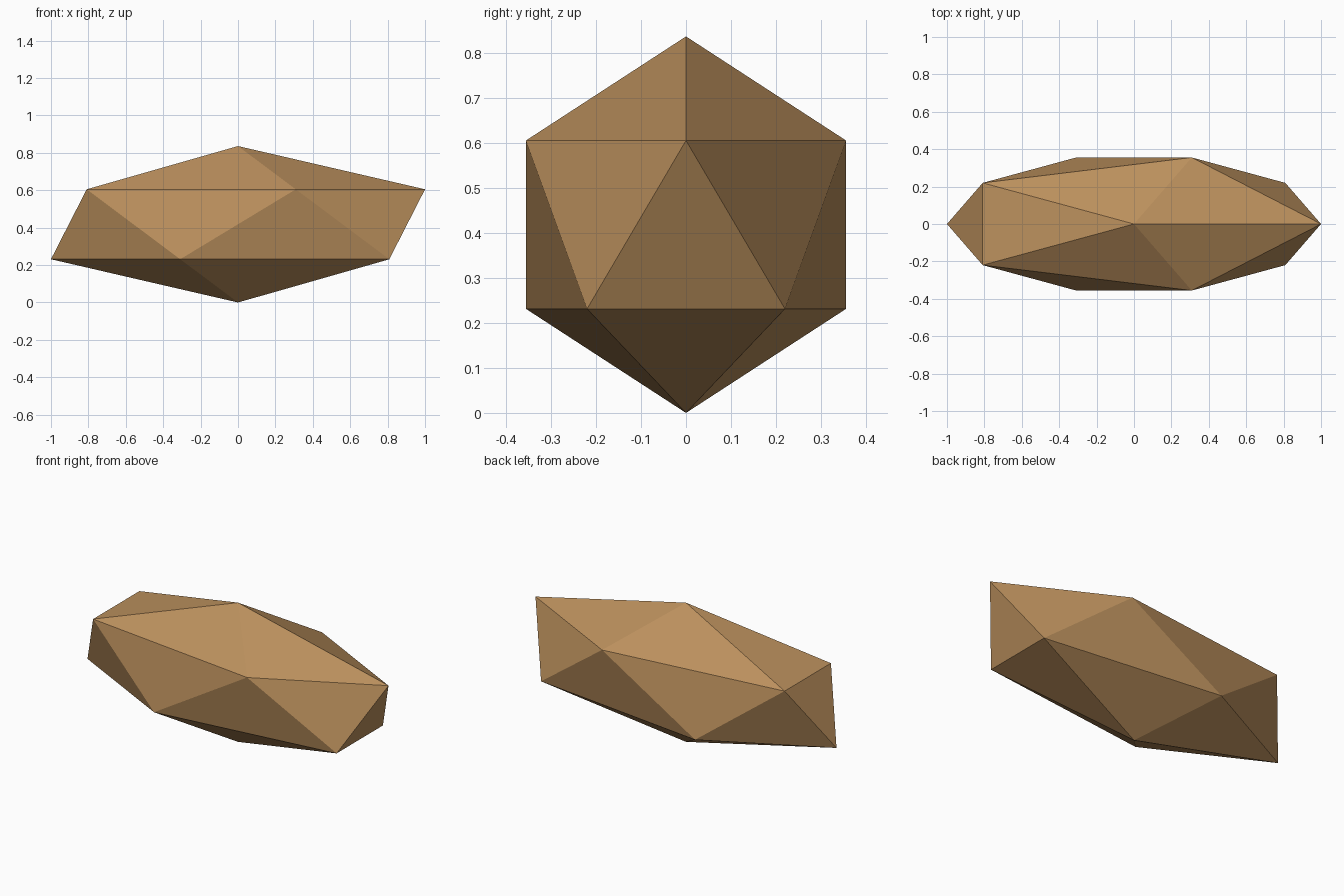
import bpy

if "Cube" in bpy.data.objects:
    bpy.data.objects.remove(bpy.data.objects["Cube"])

# Single flat-shaded faceted stone: a stretched icosahedron
R = 0.418
bpy.ops.mesh.primitive_ico_sphere_add(subdivisions=1, radius=1, location=(0, 0, R))
stone = bpy.context.object
stone.name = "faceted_stone"
stone.scale = (1 / 0.8944, R, R)
bpy.ops.object.transform_apply(location=True, rotation=False, scale=True)
bpy.ops.object.shade_flat()

# Warm tan colour
mat = bpy.data.materials.new("warm tan")
mat.diffuse_color = (0.50, 0.28, 0.11, 1)
mat.use_nodes = True
mat.node_tree.nodes["Principled BSDF"].inputs["Base Color"].default_value = mat.diffuse_color
stone.data.materials.append(mat)
